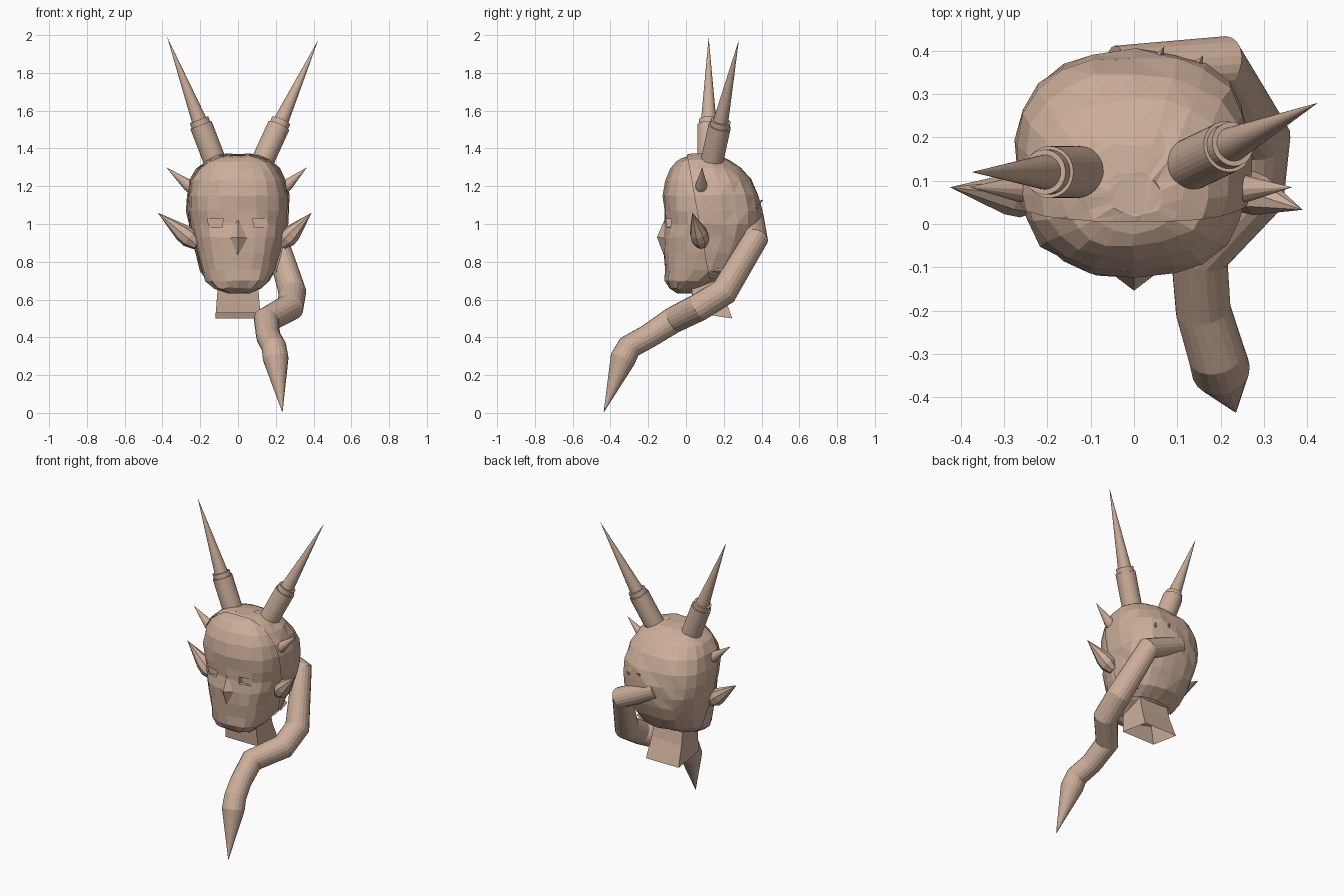
import bpy, bmesh, math, random
from mathutils import Vector

if "Cube" in bpy.data.objects:
    bpy.data.objects.remove(bpy.data.objects["Cube"])

random.seed(4)
mat = bpy.data.materials.new("clay")
mat.diffuse_color = (0.6, 0.42, 0.32, 1)
mat.use_nodes = True
mat.node_tree.nodes["Principled BSDF"].inputs["Base Color"].default_value = mat.diffuse_color


def finish(name, bm):
    bmesh.ops.remove_doubles(bm, verts=bm.verts, dist=1e-4)
    bmesh.ops.recalc_face_normals(bm, faces=bm.faces)
    me = bpy.data.meshes.new(name)
    bm.to_mesh(me)
    bm.free()
    me.materials.append(mat)
    ob = bpy.data.objects.new(name, me)
    bpy.context.collection.objects.link(ob)
    return ob


def loft(bm, rings, cap=True):
    rows = [[bm.verts.new(p) for p in ring] for ring in rings]
    n = len(rows[0])
    for a, b in zip(rows, rows[1:]):
        for i in range(n):
            j = (i + 1) % n
            bm.faces.new((a[i], a[j], b[j], b[i]))
    if cap:
        bm.faces.new(rows[0])
        bm.faces.new(rows[-1])


def spike(name, base, tip, profile, sides=24):
    """Turned solid along base-tip; profile holds (fraction, radius)."""
    base, tip = Vector(base), Vector(tip)
    rot = (tip - base).to_track_quat('Z', 'Y')
    rings = []
    for t, r in profile:
        c = base.lerp(tip, t)
        rings.append([c + rot @ Vector((r * math.cos(a), r * math.sin(a), 0))
                      for a in (2 * math.pi * k / sides for k in range(sides))])
    bm = bmesh.new()
    loft(bm, rings)
    return finish(name, bm)


def spow(v, e):
    return math.copysign(abs(v) ** e, v)


# Head: faceted loft of (z, half width, front y, back y)
levels = [(.635, .06, -.05, .04), (.66, .125, -.09, .08), (.70, .17, -.11, .17),
          (.76, .195, -.115, .285), (.85, .22, -.12, .35), (.93, .24, -.122, .38),
          (1.0, .255, -.11, .39), (1.07, .265, -.118, .392), (1.15, .265, -.12, .378),
          (1.23, .247, -.11, .34), (1.29, .212, -.08, .285), (1.33, .165, -.05, .23),
          (1.352, .115, -.02, .18), (1.362, .06, .02, .12)]
SIDES = 22
rings = []
for z, w, f, b in levels:
    ring = []
    for k in range(SIDES):
        a = 2 * math.pi * (k + .5) / SIDES
        j = [random.uniform(-.006, .006) for _ in range(3)]
        ring.append((w * spow(math.cos(a), .8) + j[0],
                     (f + b) / 2 + (b - f) / 2 * spow(math.sin(a), .8) + j[1], z + j[2] * .6))
    rings.append(ring)
bm = bmesh.new()
loft(bm, rings)
head = finish("head", bm)

# Hair cap: slightly raised copy of the head, sliced along a clean hairline
bm = bmesh.new()
bm.from_mesh(head.data)
bm.normal_update()
for v, n in [(v, v.normal.copy()) for v in bm.verts]:
    v.co += n * .009
bmesh.ops.triangulate(bm, faces=bm.faces)
for co, no in (((0, .01, 1.34), (0, 1, .18)), ((0, 0, .71), (0, 0, 1))):
    bmesh.ops.bisect_plane(bm, geom=bm.verts[:] + bm.edges[:] + bm.faces[:], plane_co=co,
                           plane_no=no, clear_inner=True)
finish("hair_cap", bm)

# Eye sockets cut into the face
for s in (-1, 1):
    bm = bmesh.new()
    outline = [(s * .082, .985), (s * .15, .98), (s * .165, 1.025), (s * .08, 1.03)]
    loft(bm, [[(x, y, z) for x, z in outline] for y in (-.2, -.078)])
    cutter = finish("eye_cutter", bm)
    mod = head.modifiers.new("eye", 'BOOLEAN')
    mod.operation = 'DIFFERENCE'
    mod.solver = 'EXACT'
    mod.object = cutter
    bpy.context.view_layer.objects.active = head
    bpy.ops.object.modifier_apply(modifier=mod.name)
    bpy.data.objects.remove(cutter)

# Nose: four-sided pyramid
bm = bmesh.new()
pts = [bm.verts.new(p) for p in ((0, -.11, 1.03), (.055, -.112, .925), (0, -.112, .82),
                                 (-.055, -.112, .925), (0, -.154, .93))]
for i in range(4):
    bm.faces.new((pts[i], pts[(i + 1) % 4], pts[4]))
bm.faces.new(pts[:4])
finish("nose", bm)

# Neck: open box-like tube flaring downward
bm = bmesh.new()
loft(bm, [[(sx * w, yb if sy > 0 else yf, z - .015 * sy)
           for sx, sy in ((-1, -1), (0, -1), (1, -1), (1, 1), (0, 1), (-1, 1))]
          for z, w, yf, yb in ((.515, .118, .04, .245), (.64, .108, .03, .2),
                               (.78, .10, .02, .17))], cap=False)
finish("neck", bm)

# Horns: stepped sleeve, collar and long cone
horn = [(0, .06), (.325, .06), (.325, .052), (.365, .052), (.365, .04), (1, 0)]
spike("left_horn", (-.11, .12, 1.30), (-.375, .12, 1.99), horn, 32)
spike("right_horn", (.115, .13, 1.30), (.425, .28, 1.975), horn, 32)

# Temple spikes and pointed ears
thorn = [(0, .034), (.3, .03), (1, 0)]
spike("left_temple_spike", (-.22, .08, 1.17), (-.38, .085, 1.30), thorn, 12)
spike("right_temple_spike", (.22, .08, 1.17), (.365, .085, 1.30), thorn, 12)
ear = [(0, .03), (.2, .05), (.38, .047), (1, 0)]
spike("left_ear", (-.215, .06, .89), (-.425, .085, 1.06), ear, 8)
spike("right_ear", (.23, .085, .89), (.39, .033, 1.06), ear, 8)

# Ponytail: bent tube swept round the right side to a point in front
path = [(-.04, .352, 1.035, .06), (.20, .37, .925, .066), (.288, .2, .64, .074),
        (.276, .07, .56, .074), (.15, -.07, .49, .07), (.16, -.2, .405, .064),
        (.19, -.3, .35, .066), (.2, -.335, .285, .068), (.235, -.435, .005, .001)]
cu = bpy.data.curves.new("ponytail", 'CURVE')
cu.dimensions = '3D'
cu.bevel_depth = 1
cu.bevel_resolution = 8
cu.use_fill_caps = True
sp = cu.splines.new('POLY')
sp.points.add(len(path) - 1)
for p, (x, y, z, r) in zip(sp.points, path):
    p.co = (x, y, z, 1)
    p.radius = r
tail = bpy.data.objects.new("ponytail", cu)
cu.materials.append(mat)
bpy.context.collection.objects.link(tail)
for o in bpy.context.selected_objects:
    o.select_set(False)
tail.select_set(True)
bpy.context.view_layer.objects.active = tail
bpy.ops.object.convert(target='MESH')
for poly in tail.data.polygons:
    poly.use_smooth = False

# Loose tufts around the ponytail root and behind the jaw
for i, (b, t) in enumerate([((.03, .33, 1.07), (.07, .41, 1.13)), ((.12, .32, 1.04), (.16, .39, 1.11)),
                            ((.16, .22, .76), (.21, .14, .75))]):
    spike("hair_tuft_%d" % (i + 1), b, t, [(0, .035), (1, 0)], 4)
